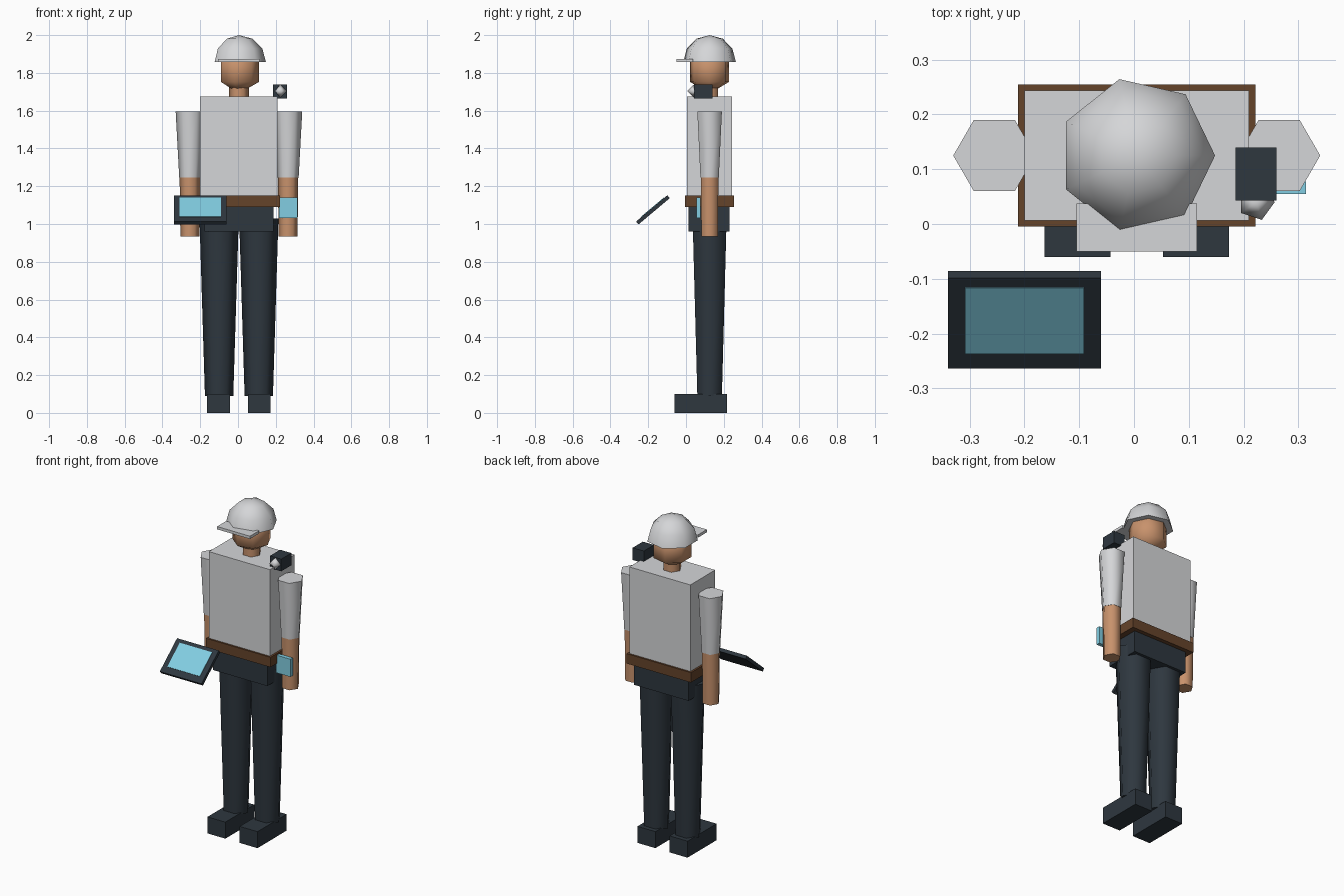
import bpy
import bmesh
from math import cos, sin, pi, radians
from mathutils import Matrix

start = bpy.data.objects.get("Cube")
if start:
    bpy.data.objects.remove(start, do_unlink=True)

CX, CY = 0.005, 0.125  # body axis


def material(name, rgb):
    linear = [(c / 255 / 12.92) if c < 11 else ((c / 255 + 0.055) / 1.055) ** 2.4 for c in rgb]
    mat = bpy.data.materials.new(name)
    mat.use_nodes = True
    mat.diffuse_color = (*linear, 1)
    mat.node_tree.nodes["Principled BSDF"].inputs["Base Color"].default_value = (*linear, 1)
    return mat


light_grey = material("light grey", (213, 214, 216))
charcoal = material("charcoal", (46, 55, 63))
skin = material("skin", (200, 146, 108))
leather = material("brown leather", (101, 67, 42))
screen_blue = material("screen blue", (130, 206, 226))


def finish(name, bm, mat):
    bmesh.ops.recalc_face_normals(bm, faces=bm.faces)
    mesh = bpy.data.meshes.new(name)
    bm.to_mesh(mesh)
    bm.free()
    mesh.materials.append(mat)
    obj = bpy.data.objects.new(name, mesh)
    bpy.context.collection.objects.link(obj)
    return obj


def box(name, mat, x, y, z):
    """Box from (low, high) ranges."""
    bm = bmesh.new()
    bmesh.ops.create_cube(bm, size=1)
    for v in bm.verts:
        v.co = [(lo + hi) / 2 + c * (hi - lo) for c, (lo, hi) in zip(v.co, (x, y, z))]
    return finish(name, bm, mat)


def lathe(name, mat, x, y, sides, profile, sharp=75):
    """Low-poly turned part from (radius, height) points, capped and smooth."""
    bm = bmesh.new()
    rings = []
    for r, z in profile:
        count = sides if r > 0 else 1
        rings.append([bm.verts.new((x + r * cos(2 * pi * i / sides),
                                    y + r * sin(2 * pi * i / sides), z))
                      for i in range(count)])
    for a, b in zip(rings, rings[1:]):
        for i in range(sides):
            j = (i + 1) % sides
            corners = [a[i % len(a)], a[j % len(a)], b[j % len(b)], b[i % len(b)]]
            bm.faces.new(list(dict.fromkeys(corners)))
    for ring in (rings[0], rings[-1]):
        if len(ring) > 1:
            bm.faces.new(ring)
    obj = finish(name, bm, mat)
    obj.data.shade_smooth()
    obj.data.set_sharp_from_angle(angle=radians(sharp))
    return obj


def sphere_profile(radius, z, first, last, step):
    """Points of a ball between two latitudes in degrees."""
    return [(0 if abs(a) == 90 else radius * cos(radians(a)), z + radius * sin(radians(a)))
            for a in range(first, last + 1, step)]


# Trunk
box("torso", light_grey, (-0.2, 0.21), (0.006, 0.244), (1.15, 1.675))
box("belt", leather, (-0.212, 0.222), (-0.005, 0.255), (1.09, 1.15))
box("hips", charcoal, (-0.178, 0.188), (0.013, 0.23), (0.96, 1.09))

# Limbs
for side, s in (("left", 1), ("right", -1)):
    leg_x, arm_x = CX + s * 0.105, CX + s * 0.26
    lathe(side + "_leg", charcoal, leg_x, CY, 6, [(0.075, 0.09), (0.104, 1.03)])
    foot_x = CX + s * 0.108
    box(side + "_boot", charcoal, (foot_x - 0.06, foot_x + 0.06), (-0.06, 0.218), (0, 0.1))
    lathe(side + "_sleeve", light_grey, arm_x, CY, 6, [(0.056, 1.245), (0.075, 1.595)])
    lathe(side + "_forearm", skin, arm_x, CY, 6, [(0.05, 0.935), (0.054, 1.247)])

# Head and helmet
lathe("neck", skin, CX, CY, 6, [(0.052, 1.67), (0.052, 1.76)])
lathe("head", skin, CX, CY, 7, sphere_profile(0.123, 1.814, -90, 90, 60))
lathe("helmet_dome", light_grey, CX, CY, 7, sphere_profile(0.143, 1.857, 0, 90, 30))
box("helmet_brim", light_grey, (-0.105, 0.115), (-0.05, 0.037), (1.857, 1.874))

# Shoulder camera
box("camera_body", charcoal, (0.185, 0.26), (0.043, 0.14), (1.664, 1.738))
lathe("camera_lens", light_grey, 0.223, 0.04, 5, sphere_profile(0.034, 1.704, -90, 90, 90), 180)

# Wrist device
box("wrist_device", screen_blue, (0.217, 0.314), (0.055, 0.078), (1.033, 1.14))

# Tilted tablet with a thin screen plate
tilt = Matrix.Translation((-0.2, -0.175, 1.075)) @ Matrix.Rotation(radians(40), 4, "X")
tablet = box("tablet", charcoal, (-0.14, 0.14), (-0.108, 0.108), (-0.01, 0.01))
screen = box("tablet_screen", screen_blue, (-0.109, 0.109), (-0.07, 0.086), (0.009, 0.013))
for part in (tablet, screen):
    part.data.transform(tilt)
